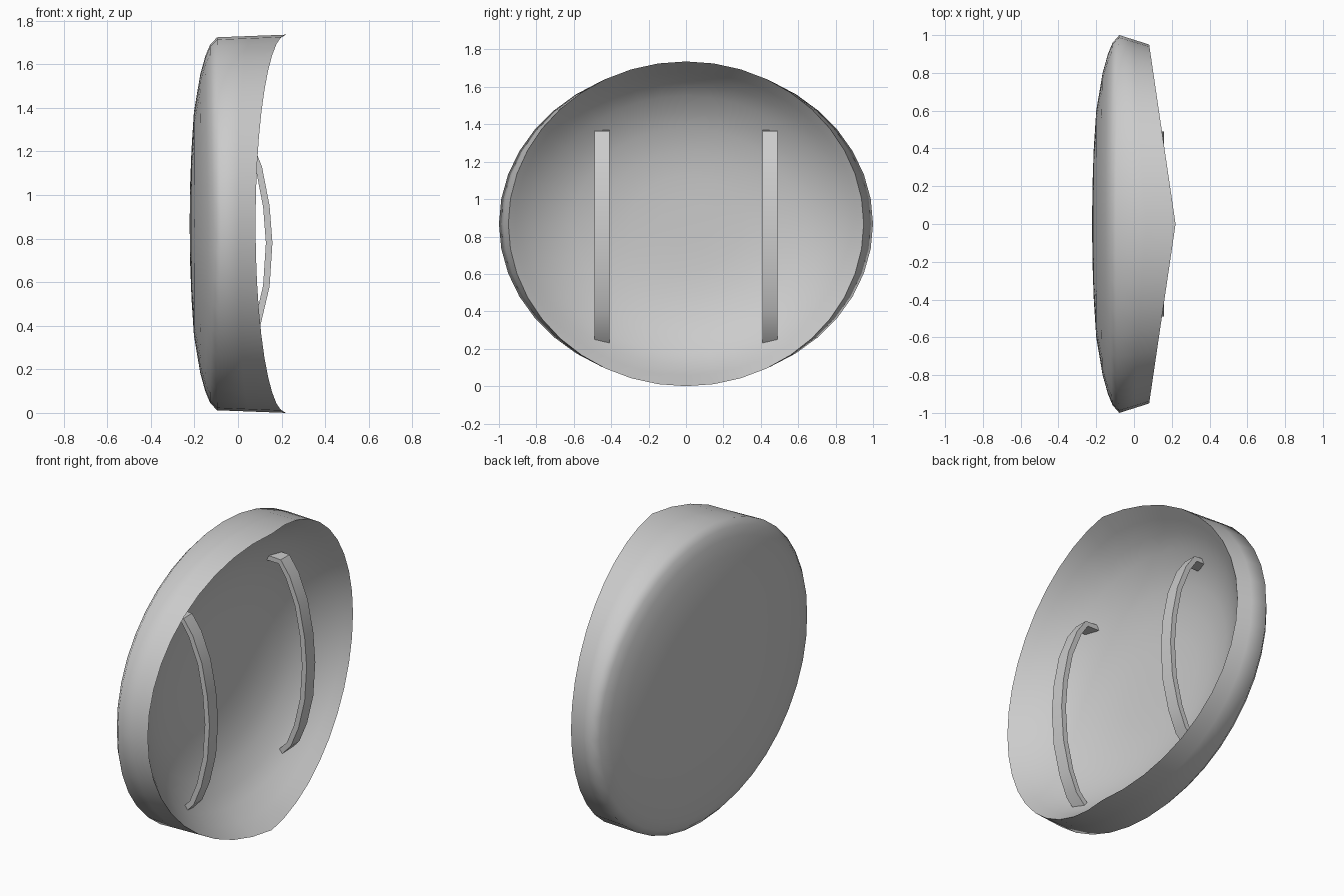
import bpy, bmesh, math
from mathutils import Vector

if "Cube" in bpy.data.objects:
    bpy.data.objects.remove(bpy.data.objects["Cube"])

CZ = 0.868   # centre height of the oval
SEG = 40


def finish(bm, name, angle):
    bmesh.ops.recalc_face_normals(bm, faces=bm.faces)
    me = bpy.data.meshes.new(name)
    bm.to_mesh(me)
    bm.free()
    ob = bpy.data.objects.new(name, me)
    bpy.context.collection.objects.link(ob)
    bpy.ops.object.select_all(action='DESELECT')
    ob.select_set(True)
    bpy.context.view_layer.objects.active = ob
    bpy.ops.object.shade_smooth_by_angle(angle=math.radians(angle))
    return ob


angles = [2 * math.pi * i / SEG for i in range(SEG)]


def oval(r, x, tilt=0.0):
    return [Vector((x - tilt * abs(math.sin(a)) * r ** 4, r * math.cos(a),
                    CZ + 0.856 * r * math.sin(a))) for a in angles]


def blend(p, q, t):
    return [u.lerp(v, t) for u, v in zip(p, q)]


# Oval shell: domed back, outer wall up to the rim, then a deep bowl inside
dome = [(0.2, -0.22), (0.4, -0.213), (0.6, -0.2), (0.8, -0.166), (0.9, -0.138),
        (0.96, -0.113), (1.0, -0.078)]
outer = [oval(r, x, 0.018) for r, x in dome]
inner = [oval(r, -0.19 + 0.33 * r ** 3.5) for r in (0.88, 0.8, 0.7, 0.6, 0.45, 0.3, 0.15)]
rim = []
for a in angles:
    y = 0.95 * math.cos(a)
    rim.append(Vector((0.22 - 0.147 * abs(y), y, CZ + 0.868 * math.sin(a))))
coords = outer + [blend(outer[-1], rim, 0.5), rim, blend(inner[0], rim, 0.5)] + inner
bm = bmesh.new()
rings = [[bm.verts.new(v) for v in ring] for ring in coords]
back = bm.verts.new((-0.222, 0, CZ))
floor = bm.verts.new((-0.19, 0, CZ))
for i in range(SEG):
    j = (i + 1) % SEG
    bm.faces.new((back, rings[0][i], rings[0][j]))
    bm.faces.new((floor, rings[-1][j], rings[-1][i]))
    for p, q in zip(rings, rings[1:]):
        bm.faces.new((p[i], q[i], q[j], p[j]))
finish(bm, "shell", 85)

# Two bowed straps whose ends sink into the bowl, swept from an outer (x, z) path
path = [(-0.11, 1.37), (-0.01, 1.365), (0.05, 1.28), (0.11, 1.13), (0.145, 0.95), (0.158, 0.78),
        (0.145, 0.58), (0.105, 0.41), (0.055, 0.29), (-0.03, 0.2)]
THICK = 0.03
for side, name in ((-1, "left_strap"), (1, "right_strap")):
    bm = bmesh.new()
    loops = []
    for k, (x, z) in enumerate(path):
        a = Vector(path[max(k - 1, 0)])
        b = Vector(path[min(k + 1, len(path) - 1)])
        d = (b - a).normalized()
        ix, iz = x + d.y * THICK, z - d.x * THICK
        loops.append([bm.verts.new((px, side * 0.45 + w, pz)) for px, pz, w in
                      ((x, z, -0.04), (x, z, 0.04), (ix, iz, 0.04), (ix, iz, -0.04))])
    for p, q in zip(loops, loops[1:]):
        for i in range(4):
            j = (i + 1) % 4
            bm.faces.new((p[i], p[j], q[j], q[i]))
    bm.faces.new(loops[0])
    bm.faces.new(loops[-1])
    finish(bm, name, 35)
